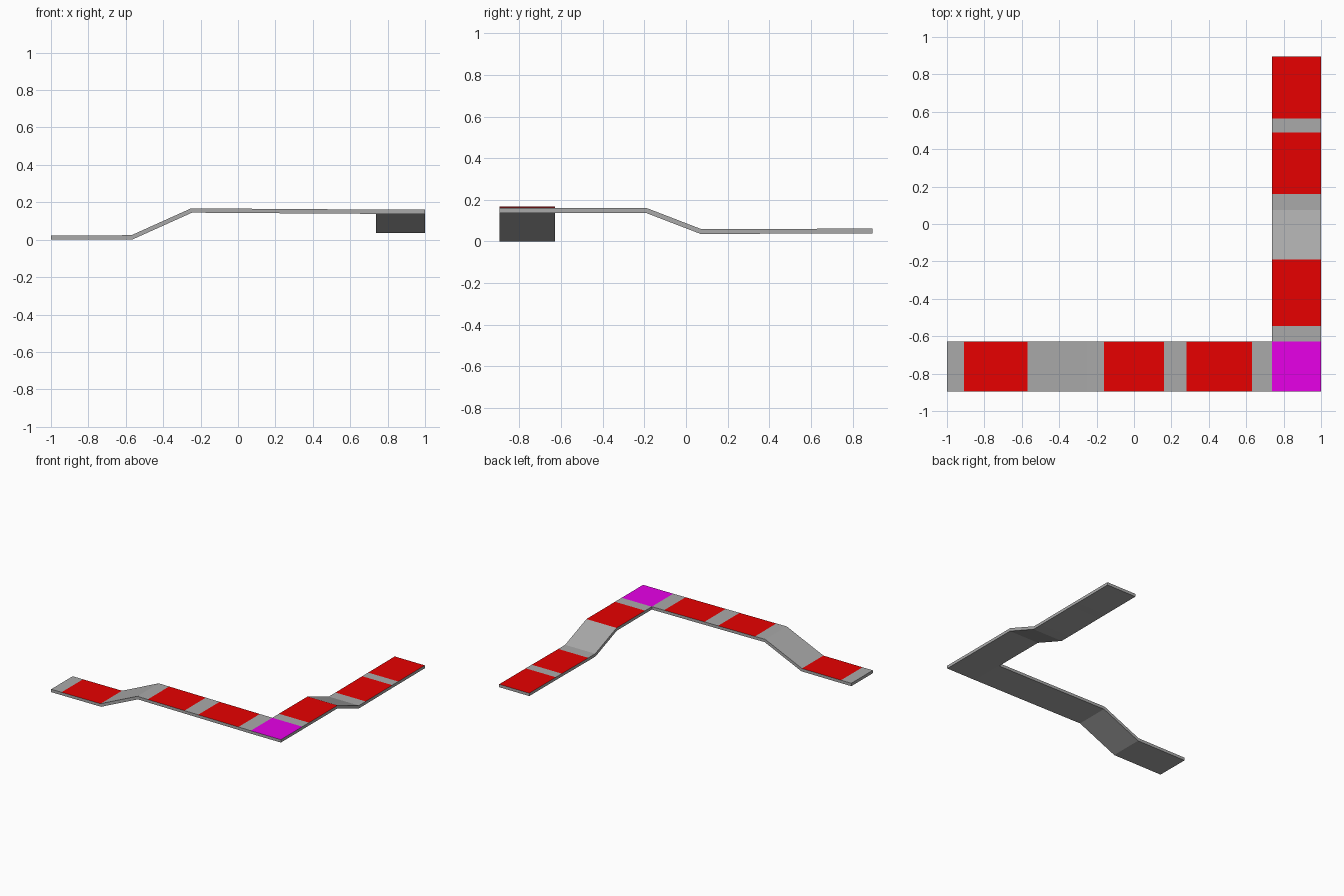
import bpy
import bmesh

cube = bpy.data.objects.get("Cube")
if cube:
    bpy.data.objects.remove(cube, do_unlink=True)

RED, MAGENTA, GREY = 0, 1, 2
THICKNESS = 0.023
FRONT, INNER_Y = -0.895, -0.628
INNER_X, OUTER = 0.738, 1.0


def material(name, color):
    mat = bpy.data.materials.new(name)
    mat.use_nodes = True
    mat.diffuse_color = color
    mat.node_tree.nodes["Principled BSDF"].inputs["Base Color"].default_value = color
    return mat


def add_strip(bm, stations, point_pair):
    """Lay quads between stations (distance, height, colour of the next panel)."""
    rows = [[bm.verts.new(p) for p in point_pair(d, z)] for d, z, _ in stations]
    for (a, b), (c, d), station in zip(rows, rows[1:], stations):
        face = bm.faces.new((a, c, d, b))
        face.material_index = station[2]


# Front arm: low landing, ramp, raised deck and corner panel
front_arm = [
    (-1.0, 0.023, GREY), (-0.91, 0.023, RED), (-0.57, 0.024, GREY),
    (-0.25, 0.168, GREY), (-0.16, 0.167, RED), (0.16, 0.165, GREY),
    (0.28, 0.164, RED), (0.63, 0.162, GREY), (INNER_X, 0.161, MAGENTA),
    (OUTER, 0.161, GREY),
]
# Side arm: raised deck, ramp down and long landing
side_arm = [
    (INNER_Y, 0.161, GREY), (-0.545, 0.161, RED), (-0.19, 0.161, GREY),
    (0.075, 0.059, GREY), (0.16, 0.059, RED), (0.49, 0.061, GREY),
    (0.565, 0.061, RED), (-FRONT, 0.062, GREY),
]

bm = bmesh.new()
add_strip(bm, front_arm, lambda x, z: ((x, FRONT, z), (x, INNER_Y, z)))
add_strip(bm, side_arm, lambda y, z: ((OUTER, y, z), (INNER_X, y, z)))
bmesh.ops.remove_doubles(bm, verts=bm.verts, dist=0.001)
for face in bm.faces:
    face.normal_update()
    if face.normal.z < 0:
        face.normal_flip()

mesh = bpy.data.meshes.new("walkway")
bm.to_mesh(mesh)
bm.free()
walkway = bpy.data.objects.new("walkway", mesh)
bpy.context.collection.objects.link(walkway)

mesh.materials.append(material("red panel", (0.8, 0.0, 0.0, 1)))
mesh.materials.append(material("magenta corner", (0.8, 0.0, 0.8, 1)))
mesh.materials.append(material("grey slab", (0.4, 0.4, 0.4, 1)))

# Thicken downward; the sides and underside take the grey slab colour
slab = walkway.modifiers.new("slab thickness", "SOLIDIFY")
slab.thickness = THICKNESS
slab.offset = -1
slab.use_even_offset = True
slab.material_offset = GREY
slab.material_offset_rim = GREY
